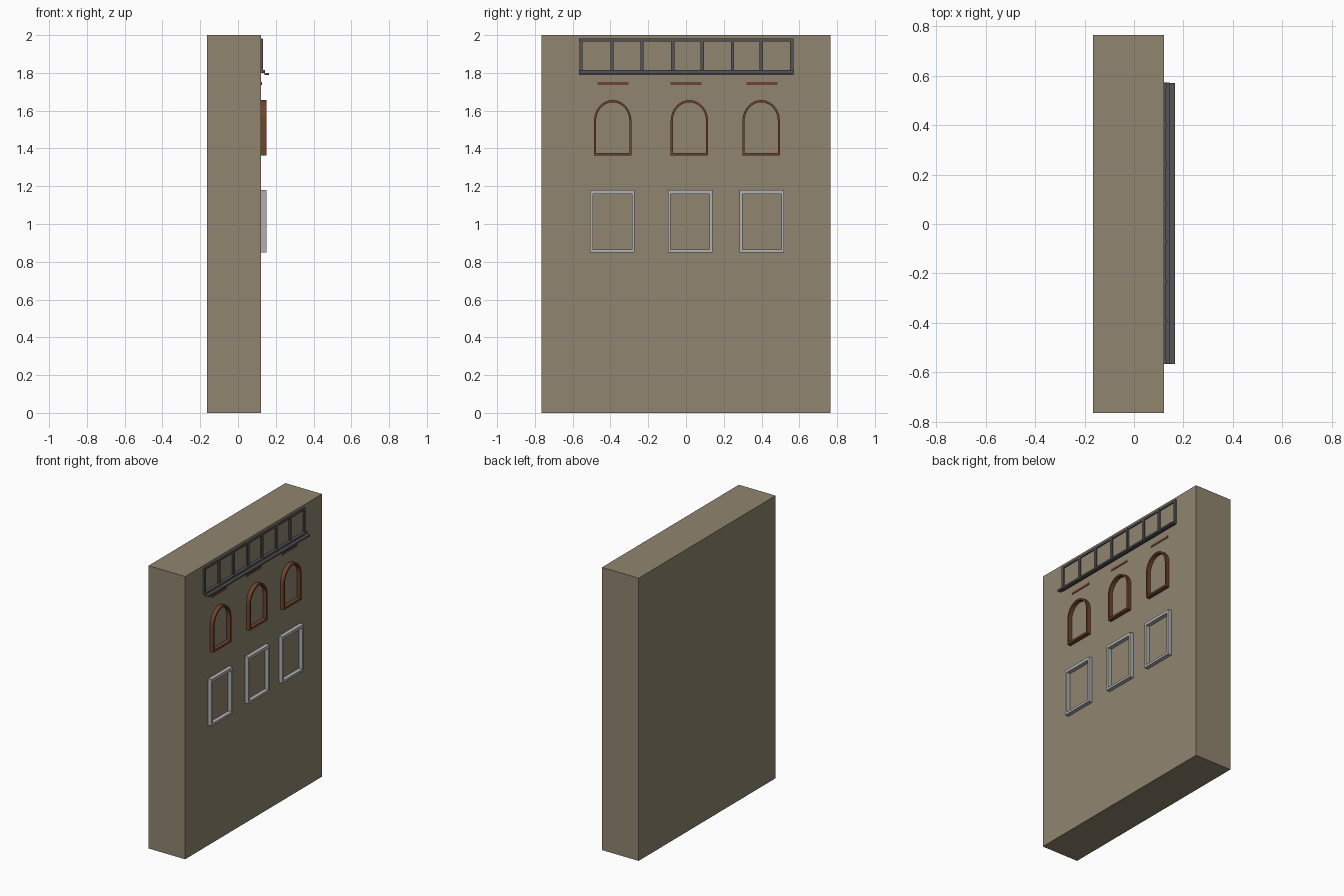
import bpy, bmesh, math

if "Cube" in bpy.data.objects:
    bpy.data.objects.remove(bpy.data.objects["Cube"])

FACE = 0.122  # x of the wall's front surface


def material(name, rgb):
    m = bpy.data.materials.new(name)
    m.diffuse_color = (*rgb, 1)
    m.use_nodes = True
    m.node_tree.nodes["Principled BSDF"].inputs["Base Color"].default_value = m.diffuse_color
    return m


STONE = material("stone", (0.28, 0.235, 0.16))
WOOD = material("brown_wood", (0.16, 0.058, 0.026))
PALE = material("pale_grey", (0.44, 0.44, 0.44))
IRON = material("dark_iron", (0.09, 0.09, 0.095))


def finish(bm, name, mat):
    bmesh.ops.recalc_face_normals(bm, faces=bm.faces)
    me = bpy.data.meshes.new(name)
    bm.to_mesh(me)
    bm.free()
    me.materials.append(mat)
    ob = bpy.data.objects.new(name, me)
    bpy.context.collection.objects.link(ob)
    return ob


def box(name, x, y, z, mat):
    bm = bmesh.new()
    bmesh.ops.create_cube(bm, size=1)
    for v in bm.verts:
        for i, (lo, hi) in enumerate((x, y, z)):
            v.co[i] = lo if v.co[i] < 0 else hi
    return finish(bm, name, mat)


def frame(name, outer, inner, x0, x1, mat):
    """Closed ring between two matching (y, z) outlines, extruded along x."""
    bm = bmesh.new()
    rings = [[bm.verts.new((x, y, z)) for y, z in loop]
             for loop, x in ((outer, x0), (outer, x1), (inner, x1), (inner, x0))]
    n = len(outer)
    for k in range(4):
        a, b = rings[k], rings[(k + 1) % 4]
        for i in range(n):
            j = (i + 1) % n
            bm.faces.new((a[i], a[j], b[j], b[i]))
    return finish(bm, name, mat)


def rect(y0, y1, z0, z1):
    return [(y0, z0), (y1, z0), (y1, z1), (y0, z1)]


def arch(y0, y1, z0, spring, z1, n=24):
    c, r = (y0 + y1) / 2, (y1 - y0) / 2
    curve = [(c + r * math.cos(math.pi * i / n),
              spring + (z1 - spring) * math.sin(math.pi * i / n)) for i in range(n + 1)]
    return [(y0, z0), (y1, z0)] + curve


# Wall slab
box("wall", (-0.165, FACE), (-0.765, 0.765), (0, 2), STONE)

# Lower square window frames
for i, c in enumerate((-0.39, 0.022, 0.402)):
    frame(f"square_window_frame_{i}", rect(c - 0.118, c + 0.118, 0.85, 1.18),
          rect(c - 0.103, c + 0.103, 0.866, 1.159), FACE - 0.002, 0.15, PALE)

# Arched window frames
for i, c in enumerate((-0.388, 0.018, 0.398)):
    ob = frame(f"arched_window_frame_{i}", arch(c - 0.099, c + 0.099, 1.363, 1.545, 1.656),
               arch(c - 0.088, c + 0.088, 1.377, 1.545, 1.644), FACE - 0.002, 0.15, WOOD)
    bpy.context.view_layer.objects.active = ob
    ob.select_set(True)
    bpy.ops.object.shade_smooth_by_angle(angle=math.radians(30))
    ob.select_set(False)

# Thin brown strips above the arches
for i, c in enumerate((-0.386, 0.001, 0.402)):
    box(f"brown_strip_{i}", (FACE - 0.002, 0.126), (c - 0.082, c + 0.082), (1.736, 1.751), WOOD)

# Balcony railing: posts, top rail, bottom rail, projecting ledge
for i, c in enumerate((-0.556, -0.392, -0.233, -0.071, 0.085, 0.246, 0.399, 0.559)):
    box(f"railing_post_{i}", (FACE - 0.002, 0.132), (c - 0.009, c + 0.009), (1.8, 1.98), IRON)
box("railing_top", (FACE - 0.002, 0.13), (-0.567, 0.57), (1.967, 1.981), IRON)
box("railing_bottom", (FACE - 0.002, 0.143), (-0.567, 0.572), (1.8, 1.815), IRON)
box("railing_ledge", (0.14, 0.165), (-0.567, 0.57), (1.788, 1.8), IRON)
